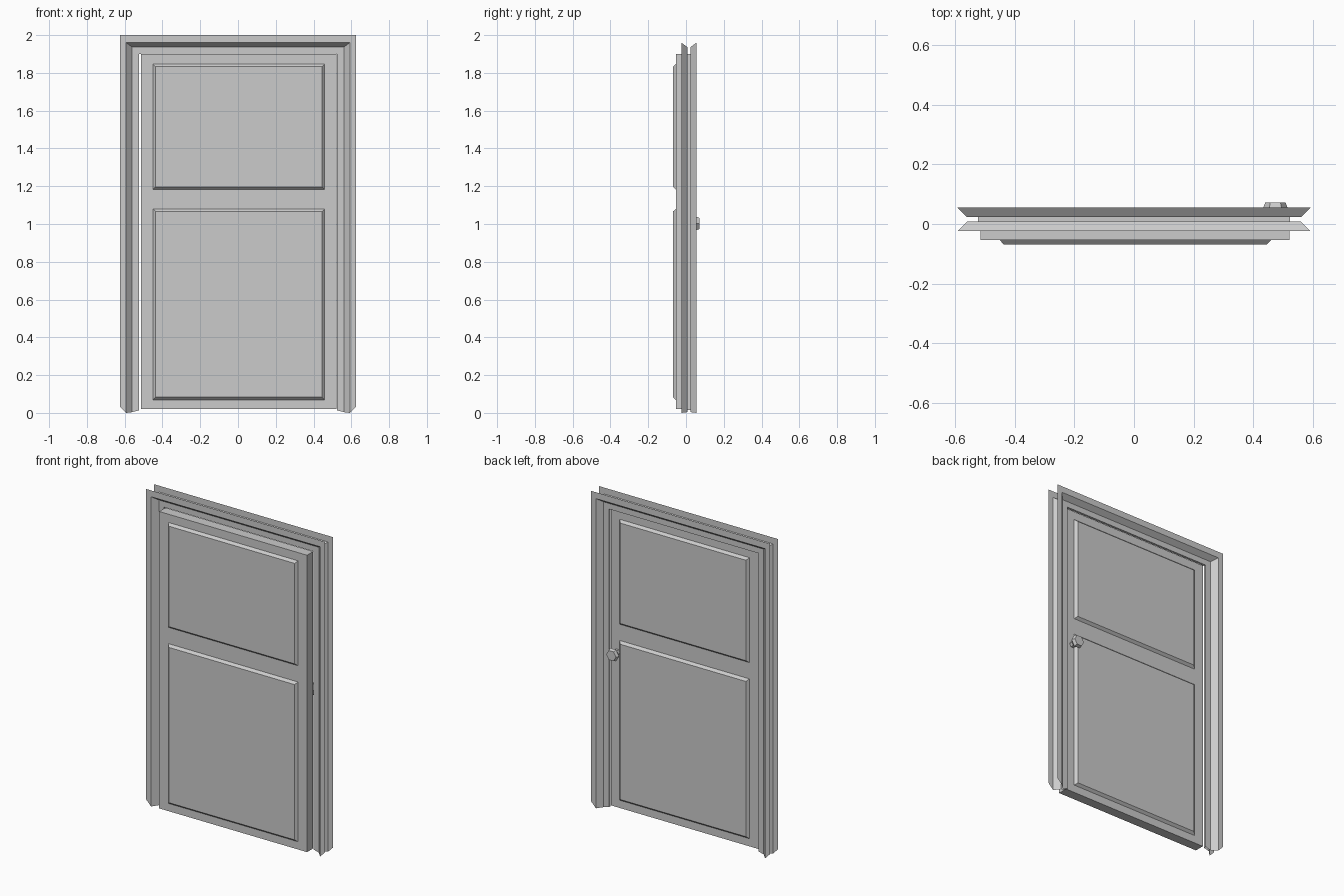
import bpy, bmesh, math
from mathutils import Vector

if "Cube" in bpy.data.objects:
    bpy.data.objects.remove(bpy.data.objects["Cube"])


def finish(bm, name):
    me = bpy.data.meshes.new(name)
    bm.to_mesh(me)
    bm.free()
    ob = bpy.data.objects.new(name, me)
    bpy.context.collection.objects.link(ob)
    return ob


# Door frame: open moulding profile swept up, over and down the opening
# each point: half width, head height, foot height, depth
front = [(0.626, 2.0, 0.035, -0.024), (0.592, 1.96, 0.0, -0.024),
         (0.560, 1.936, 0.004, 0.008), (0.523, 1.90, 0.014, 0.008)]
back = [(x, t, b, 0.031 - y) for x, t, b, y in reversed(front)]
bm = bmesh.new()
rows = []
for x, top, foot, y in front + back:
    path = [(-x, y, foot), (-x, y, top), (x, y, top), (x, y, foot)]
    rows.append([bm.verts.new(p) for p in path])
for r0, r1 in zip(rows, rows[1:]):
    for i in range(3):
        bm.faces.new((r0[i], r0[i + 1], r1[i + 1], r1[i]))
finish(bm, "door_frame")

# Door leaf: slab cut at the panel borders, panels raised on both sides
X0, X1, Y0, Y1, Z0, Z1 = -0.514, 0.521, -0.054, 0.008, 0.02, 1.899
panel_x = (-0.45, 0.459)
panel_z = [(0.069, 1.08), (1.183, 1.847)]
bm = bmesh.new()
bmesh.ops.create_cube(bm, size=1)
for v in bm.verts:
    v.co = Vector((X1 if v.co.x > 0 else X0,
                   Y1 if v.co.y > 0 else Y0,
                   Z1 if v.co.z > 0 else Z0))
cuts = [((x, 0, 0), (1, 0, 0)) for x in panel_x]
cuts += [((0, 0, z), (0, 0, 1)) for pair in panel_z for z in pair]
for co, no in cuts:
    bmesh.ops.bisect_plane(bm, geom=bm.verts[:] + bm.edges[:] + bm.faces[:],
                           plane_co=co, plane_no=no)
bm.normal_update()
panels = []
for f in bm.faces:
    c = f.calc_center_median()
    if (abs(f.normal.y) > 0.9 and panel_x[0] < c.x < panel_x[1]
            and any(a < c.z < b for a, b in panel_z)):
        panels.append(f)
bmesh.ops.inset_individual(bm, faces=panels, thickness=0.02, depth=0.0155)
finish(bm, "door_leaf")

# Door knob on the back: six-sided turned shape along y
bm = bmesh.new()
rings = []
for y, r in [(0.008, 0.02), (0.03, 0.02), (0.052, 0.042), (0.072, 0.034)]:
    rings.append([bm.verts.new((0.474 + r * math.cos(k * math.pi / 3), y,
                                1.003 + r * math.sin(k * math.pi / 3)))
                  for k in range(6)])
for a, b in zip(rings, rings[1:]):
    for k in range(6):
        n = (k + 1) % 6
        bm.faces.new((a[k], a[n], b[n], b[k]))
bm.faces.new(rings[-1])
bmesh.ops.recalc_face_normals(bm, faces=bm.faces[:])
finish(bm, "door_knob")
